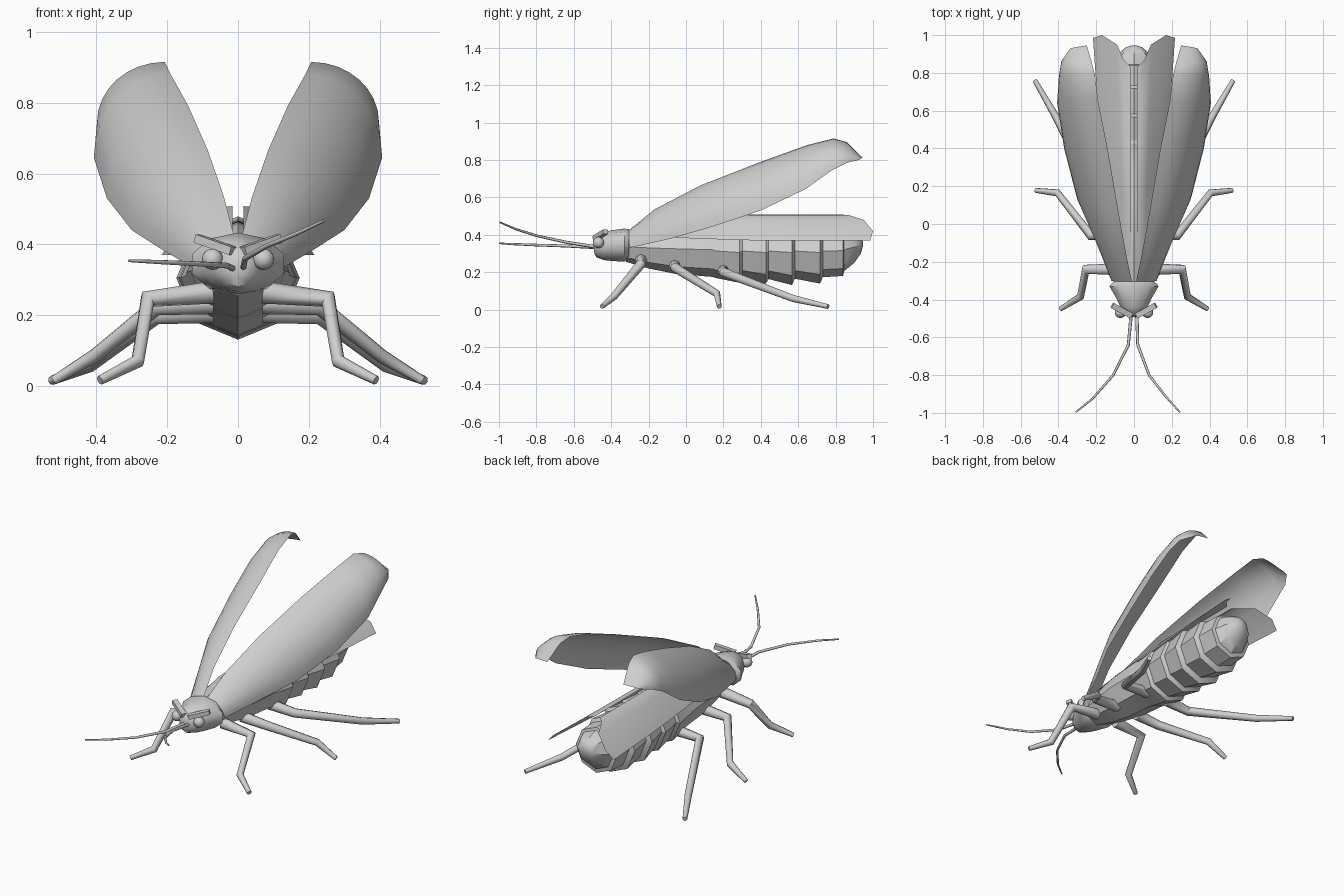
import bpy, bmesh, math
from mathutils import Vector, Matrix

cube = bpy.data.objects.get("Cube")
if cube:
    bpy.data.objects.remove(cube, do_unlink=True)

# One plain grey for the whole insect
grey = bpy.data.materials.new("light_grey")
grey.use_nodes = True
grey.diffuse_color = (0.62, 0.62, 0.62, 1)
for node in grey.node_tree.nodes:
    if node.type == 'BSDF_PRINCIPLED':
        node.inputs["Base Color"].default_value = grey.diffuse_color
        node.inputs["Roughness"].default_value = 0.7


def finish(name, mesh, angle=40):
    mesh.materials.clear()
    mesh.materials.append(grey)
    obj = bpy.data.objects.new(name, mesh)
    bpy.context.collection.objects.link(obj)
    bpy.ops.object.select_all(action='DESELECT')
    obj.select_set(True)
    bpy.context.view_layer.objects.active = obj
    bpy.ops.object.shade_smooth_by_angle(angle=math.radians(angle))
    return obj


def from_bmesh(name, bm, angle=40):
    bmesh.ops.recalc_face_normals(bm, faces=bm.faces[:])
    mesh = bpy.data.meshes.new(name)
    bm.to_mesh(mesh)
    bm.free()
    return finish(name, mesh, angle)


def loft(name, rows, closed, angle=40):
    """Skin rows of points; closed rows become a capped solid."""
    bm = bmesh.new()
    grid = [[bm.verts.new(p) for p in row] for row in rows]
    n = len(grid[0])
    for a, b in zip(grid, grid[1:]):
        for i in range(n if closed else n - 1):
            j = (i + 1) % n
            bm.faces.new((a[i], a[j], b[j], b[i]))
    if closed:
        bm.faces.new(grid[0])
        bm.faces.new(grid[-1])
    return from_bmesh(name, bm, angle)


def ring(y, z, w, h, sides):
    """Upright oval with a corner at the bottom."""
    turn = [math.tau * i / sides for i in range(sides)]
    return [(w * math.sin(t), y, z - h * math.cos(t)) for t in turn]


def tube(name, points, radii):
    curve = bpy.data.curves.new(name + "_path", 'CURVE')
    curve.dimensions = '3D'
    curve.bevel_depth = 1
    curve.bevel_resolution = 2
    curve.use_fill_caps = True
    line = curve.splines.new('POLY')
    line.points.add(len(points) - 1)
    for p, co, r in zip(line.points, points, radii):
        p.co = (*co, 1)
        p.radius = r
    helper = bpy.data.objects.new(name + "_path", curve)
    bpy.context.collection.objects.link(helper)
    graph = bpy.context.evaluated_depsgraph_get()
    mesh = bpy.data.meshes.new_from_object(helper.evaluated_get(graph))
    bpy.data.objects.remove(helper, do_unlink=True)
    return finish(name, mesh, 50)


# Thorax and stepped abdomen: (y, centre height, radius)
body = [(-.32, .335, .08), (-.2, .33, .11), (-.05, .325, .135), (.14, .32, .145)]
segments = [(.15, .29, .145, .162), (.29, .43, .148, .166), (.43, .57, .15, .174),
            (.57, .72, .148, .166), (.72, .84, .14, .135)]
for start, end, r_front, r_back in segments:
    body += [(start + .012, .313, r_front), (end - .003, .305, r_back)]
body[-1] = (.84, .315, .135)
body += [(.845, .32, .115), (.9, .335, .085), (.935, .345, .045), (.945, .35, .015)]
loft("body", [ring(y, z, r, r, 8) for y, z, r in body], True, 30)

# Head shield: (y, centre height, half width, half height)
head = [(-.493, .335, .02, .025), (-.48, .335, .05, .055), (-.44, .34, .075, .075),
        (-.39, .342, .1, .083), (-.33, .345, .137, .088), (-.305, .35, .115, .08)]
loft("head", [ring(*row, 10) for row in head], True, 45)

# Wing cases: inner edge and outer edge joined by a quarter arc
inner = [(.01, -.31, .42), (.04, -.17, .535), (.085, .08, .665), (.14, .4, .79),
         (.19, .65, .88), (.207, .79, .915), (.225, .86, .895), (.25, .945, .81)]
outer = [(.12, -.3, .33), (.206, -.08, .38), (.3, .13, .44), (.37, .4, .53),
         (.407, .64, .645), (.398, .78, .745), (.385, .86, .785), (.34, .925, .8)]


def case_row(a, b, side):
    row = []
    for i in range(9):
        t = i / 8 * math.pi / 2
        s, c = math.sin(t), 1 - math.cos(t)
        row.append((side * (a[0] + (b[0] - a[0]) * s),
                    a[1] + (b[1] - a[1]) * i / 8,
                    a[2] + (b[2] - a[2]) * c))
    return row


# Flight wings: columns across as (end x, end y, end height)
tips = [(.015, .83, .508), (.055, .87, .505), (.09, .95, .48),
        (.17, 1.0, .42), (.217, .985, .37)]


def wing_row(t, side):
    row = []
    for i, (x, y, z) in enumerate(tips):
        rise = min(1, t * 2) ** 0.6
        spread = .3 + .7 * t ** 0.6
        row.append((side * (.015 + (x - .015) * spread),
                    -.27 + (y + .27) * t, .4 + (z - .4) * rise))
    return row


# Legs: hip, knee, ankle, foot
legs = {
    "front": [(.07, -.24, .265), (.255, -.24, .245), (.283, -.385, .07), (.39, -.45, .016)],
    "middle": [(.07, -.06, .235), (.23, -.06, .225), (.405, .165, .085), (.52, .178, .016)],
    "hind": [(.07, .2, .21), (.23, .2, .2), (.415, .57, .06), (.525, .76, .016)],
}

for side, label in ((1, "left"), (-1, "right")):
    loft(label + "_wing_case", [case_row(a, b, side) for a, b in zip(inner, outer)], False, 60)
    loft(label + "_flight_wing", [wing_row(i / 8, side) for i in range(9)], False, 60)
    for leg, path in legs.items():
        tube(f"{label}_{leg}_leg", [(side * x, y, z) for x, y, z in path],
             (.032, .026, .02, .013))

    # Eye
    bm = bmesh.new()
    bmesh.ops.create_uvsphere(bm, u_segments=16, v_segments=10, radius=.03,
                              matrix=Matrix.Translation((side * .072, -.468, .358)))
    from_bmesh(label + "_eye", bm, 60)

    # Slanted brow plate
    along = Vector((side * .1, .055, .035)).normalized()
    across = Vector((0, 0, 1)).cross(along).normalized()
    up = along.cross(across)
    frame = Matrix((along, across, up)).transposed().to_4x4()
    bm = bmesh.new()
    bmesh.ops.create_cube(bm, size=1, matrix=Matrix.Translation((side * .065, -.458, .399))
                          @ frame @ Matrix.Diagonal((.12, .03, .024, 1)))
    from_bmesh(label + "_brow", bm, 30)

# Feelers, each with its own bend
thin = (.009, .008, .007, .006, .004)
tube("left_feeler", [(.015, -.48, .335), (.02, -.64, .36), (.08, -.8, .395),
                     (.165, -.91, .43), (.243, -.996, .467)], thin)
tube("right_feeler", [(-.015, -.48, .332), (-.03, -.64, .34), (-.11, -.8, .345),
                      (-.22, -.925, .35), (-.308, -.996, .354)], thin)
